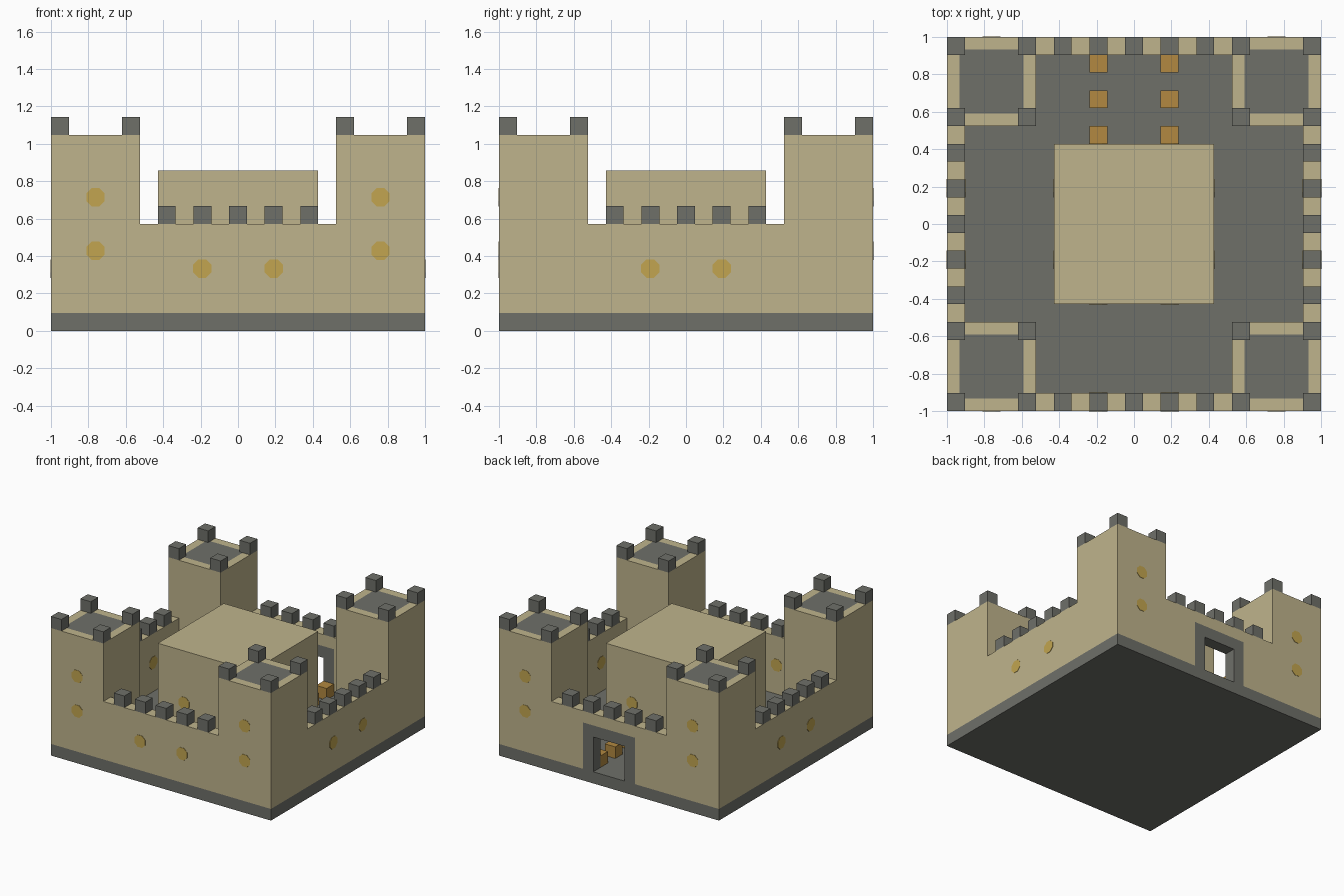
import bpy
import bmesh
from math import pi
from mathutils import Matrix, Vector

U = 2 / 21  # one block

cube = bpy.data.objects.get("Cube")
if cube:
    bpy.data.objects.remove(cube, do_unlink=True)


def material(name, rgb):
    m = bpy.data.materials.new(name)
    m.use_nodes = True
    m.diffuse_color = (*rgb, 1)
    m.node_tree.nodes["Principled BSDF"].inputs["Base Color"].default_value = (*rgb, 1)
    return m


sandstone = material("sandstone", (0.52, 0.455, 0.262))
grey_stone = material("grey stone", (0.157, 0.16, 0.141))
window_gold = material("window gold", (0.54, 0.376, 0.08))
orange_wood = material("orange wood", (0.445, 0.25, 0.052))


def finish(name, bm, *mats):
    bmesh.ops.scale(bm, vec=(U, U, U), verts=bm.verts)
    mesh = bpy.data.meshes.new(name)
    bm.to_mesh(mesh)
    bm.free()
    for m in mats:
        mesh.materials.append(m)
    obj = bpy.data.objects.new(name, mesh)
    bpy.context.collection.objects.link(obj)
    return obj


def add_box(bm, centre, size, turn=0):
    """Box in block units; centre z is its underside."""
    place = Vector(centre) + Vector((0, 0, size[2] / 2))
    mat = (Matrix.Rotation(turn, 4, "Z") @ Matrix.Translation(place)
           @ Matrix.Diagonal((*size, 1)))
    bmesh.ops.create_cube(bm, size=1, matrix=mat)


def boxes(name, mat, parts):
    bm = bmesh.new()
    for part in parts:
        add_box(bm, *part)
    return finish(name, bm, mat)


def spots(name, places):
    """Thin eight-sided window plates facing -y, then turned about z."""
    bm = bmesh.new()
    for x, y, z, turn in places:
        mat = (Matrix.Rotation(turn, 4, "Z") @ Matrix.Translation((x, y, z))
               @ Matrix.Rotation(pi / 2, 4, "X") @ Matrix.Rotation(pi / 8, 4, "Z"))
        bmesh.ops.create_cone(bm, cap_ends=True, segments=8, radius1=0.56,
                              radius2=0.56, depth=0.06, matrix=mat)
    return finish(name, bm, window_gold)


signs = [(sx, sy) for sx in (-1, 1) for sy in (-1, 1)]
turns = [0, pi / 2, pi, -pi / 2]

# Ground slab and keep
boxes("base_slab", grey_stone, [((0, 0, 0), (21, 21, 1))])
boxes("keep", sandstone, [((0, 0, 1), (9, 9, 8))])

# Corner towers with a grey roof panel inset in the top face
for sx, sy in signs:
    name = ("back" if sy > 0 else "front") + ("_left" if sx > 0 else "_right")
    bm = bmesh.new()
    add_box(bm, (8 * sx, 8 * sy, 1), (5, 5, 10))
    bm.normal_update()
    top = max(bm.faces, key=lambda f: f.calc_center_median().z)
    bmesh.ops.inset_individual(bm, faces=[top], thickness=1)
    top.material_index = 1
    finish(name + "_tower", bm, sandstone, grey_stone)
    boxes(name + "_tower_merlons", grey_stone,
          [((8 * sx + 2 * a, 8 * sy + 2 * b, 11), (1, 1, 1)) for a, b in signs])

# Curtain walls: three solid, the back one built around the gate
for side, turn in (("front", 0), ("left", pi / 2), ("right", -pi / 2)):
    boxes(side + "_wall", sandstone, [((0, -10, 1), (11, 1, 5), turn)])
boxes("back_wall", sandstone,
      [((4 * s, 10, 1), (3, 1, 5)) for s in (-1, 1)] + [((0, 10, 5), (5, 1, 1))])
boxes("gate_frame", grey_stone,
      [((2 * s, 10, 1), (1, 1, 4)) for s in (-1, 1)] + [((0, 10, 4), (3, 1, 1))])

# Merlons along all four walls
boxes("wall_merlons", grey_stone,
      [((x, -10, 6), (1, 1, 1), t) for t in turns for x in (-4, -2, 0, 2, 4)])

# Blocks lining the path from gate to keep
boxes("path_blocks", orange_wood,
      [((2 * s, y, 1), (1, 1, 1)) for s in (-1, 1) for y in (5, 7, 9)])

# Windows: both faces of the solid walls, all keep sides, tower fronts and backs
spots("wall_windows", [(x, y, 3.5, t) for t in (0, pi / 2, -pi / 2)
                       for x in (-2, 2) for y in (-10.5, -9.5)])
spots("keep_windows", [(x, -4.5, 4.5, t) for t in turns for x in (-2, 2)])
spots("tower_windows", [(x, -10.5, z, t) for t in (0, pi)
                        for x in (-8, 8) for z in (4.5, 7.5)])
